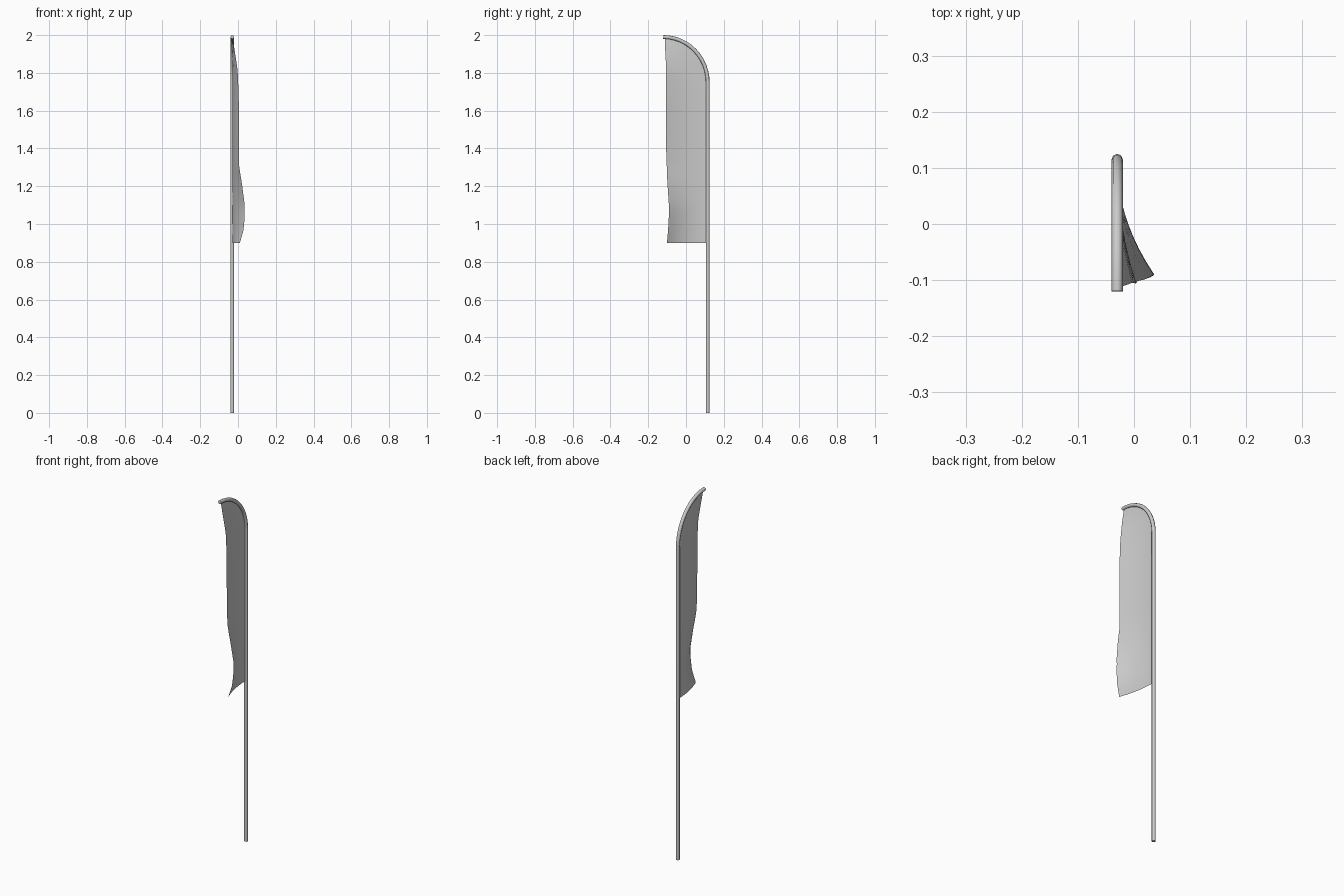
import bpy, bmesh, math

if "Cube" in bpy.data.objects:
    bpy.data.objects.remove(bpy.data.objects["Cube"])

POLE_X, POLE_Y = -0.03, 0.115
BEND_Z, BEND_R, BEND_H = 1.75, 0.235, 0.24
BOTTOM = 0.9


def sample(table, t):
    """Smooth interpolation through evenly readable (t, value) pairs."""
    for (a, p), (b, q) in zip(table, table[1:]):
        if t <= b:
            k = (t - a) / (b - a)
            return p + (q - p) * k
    return table[-1][1]


def arc(a):
    """Point (y, z) on the bent pole centre line, a from 0 to 90 degrees."""
    return (POLE_Y - BEND_R * (1 - math.cos(a)), BEND_Z + BEND_H * math.sin(a))


# Bent pole: straight mast and quarter arc, octagonal section
path = [(POLE_Y, 0.0)] + [arc(math.pi / 2 * i / 12) for i in range(13)]
curve = bpy.data.curves.new("pole", 'CURVE')
curve.dimensions = '3D'
curve.bevel_depth = 0.01
curve.bevel_resolution = 2
curve.use_fill_caps = True
spline = curve.splines.new('POLY')
spline.points.add(len(path) - 1)
for p, (y, z) in zip(spline.points, path):
    p.co = (POLE_X, y, z, 1)
pole = bpy.data.objects.new("pole", curve)
bpy.context.collection.objects.link(pole)
bpy.context.view_layer.objects.active = pole
pole.select_set(True)
bpy.ops.object.convert(target='MESH')
bpy.ops.object.shade_smooth_by_angle(angle=math.radians(50))
bpy.context.object.select_set(False)

# Flag cloth: columns hang from the arc, the free edge billows sideways
billow = [(0, .040), (.06, .059), (.12, .065), (.18, .066), (.28, .052), (.37, .036),
          (.5, .034), (.7, .034), (.83, .029), (.92, .015), (1, 0)]
pull = [(0, .006), (.06, .012), (.16, .018), (.3, .008), (.45, .002), (.7, .001),
        (.85, .002), (.93, -.003), (1, -.004)]
COLS, ROWS = 14, 32
bm = bmesh.new()
grid = []
for i in range(COLS + 1):
    ang = math.pi / 2 * i / COLS
    u = 1 - math.cos(ang)
    top = arc(ang)[1]
    column = []
    for j in range(ROWS + 1):
        v = j / ROWS
        width = 0.222 - sample(pull, v)
        column.append(bm.verts.new((POLE_X + sample(billow, v) * u ** 2.1,
                                    POLE_Y - width * u,
                                    BOTTOM + (top - BOTTOM) * v)))
    grid.append(column)
for i in range(COLS):
    for j in range(ROWS):
        bm.faces.new((grid[i][j], grid[i][j + 1], grid[i + 1][j + 1], grid[i + 1][j])).smooth = True
bm.normal_update()
if sum(f.normal.x for f in bm.faces) < 0:
    bmesh.ops.reverse_faces(bm, faces=bm.faces[:])
mesh = bpy.data.meshes.new("flag_cloth")
bm.to_mesh(mesh)
bm.free()
bpy.context.collection.objects.link(bpy.data.objects.new("flag_cloth", mesh))
